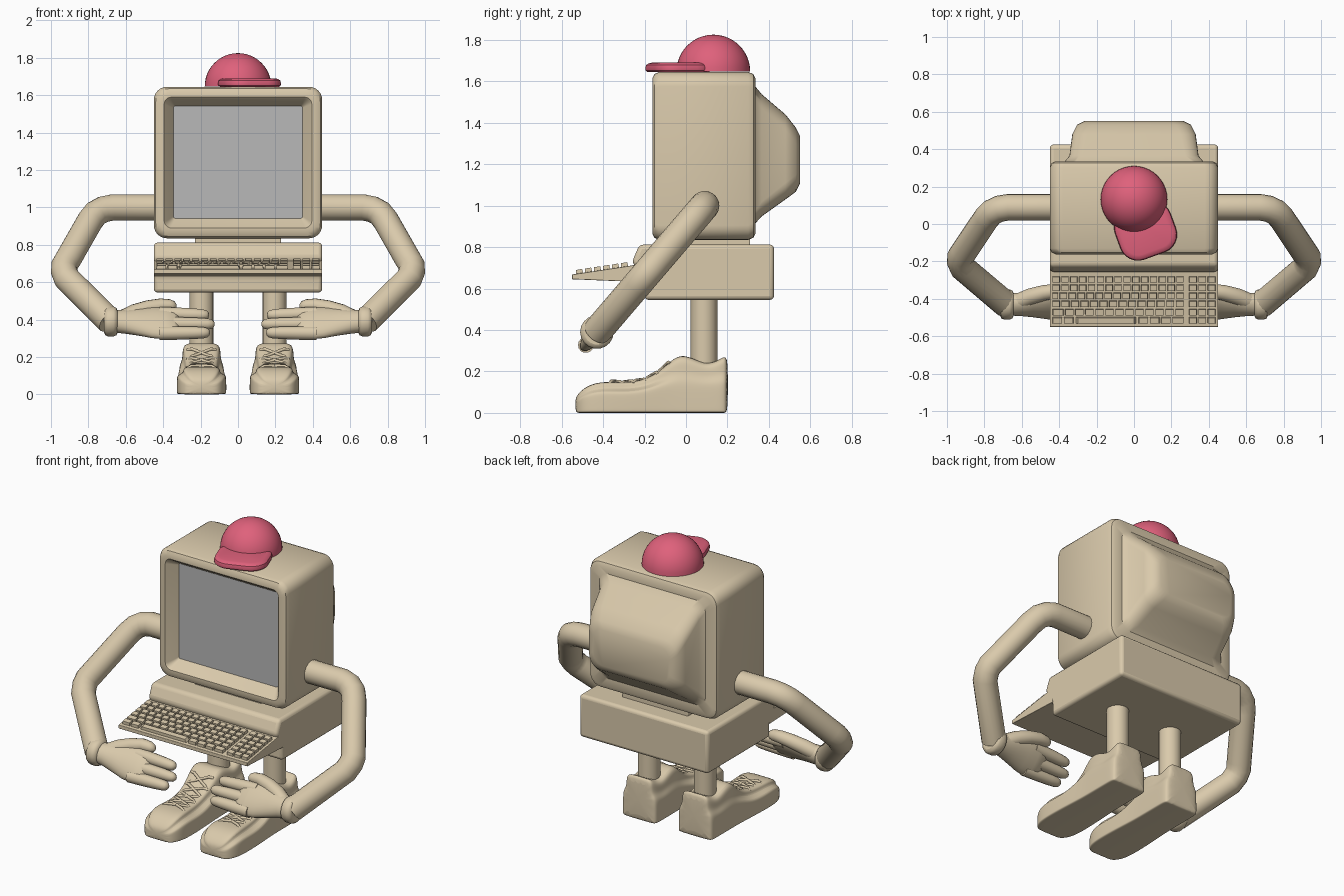
import bpy, bmesh, math
from mathutils import Vector, Matrix

if "Cube" in bpy.data.objects:
    bpy.data.objects.remove(bpy.data.objects["Cube"])


def material(name, rgb):
    m = bpy.data.materials.new(name)
    m.diffuse_color = (*rgb, 1)
    m.use_nodes = True
    m.node_tree.nodes["Principled BSDF"].inputs["Base Color"].default_value = m.diffuse_color
    return m


BEIGE = material("beige plastic", (0.70, 0.59, 0.41))
GREY = material("grey glass", (0.48, 0.48, 0.48))
PINK = material("pink cloth", (0.74, 0.12, 0.20))


def finish(name, bm, mat, angle=35, bevel=0, subsurf=0):
    bmesh.ops.recalc_face_normals(bm, faces=bm.faces)
    me = bpy.data.meshes.new(name)
    bm.to_mesh(me)
    bm.free()
    ob = bpy.data.objects.new(name, me)
    bpy.context.collection.objects.link(ob)
    me.materials.append(mat)
    if bevel:
        b = ob.modifiers.new("bevel", 'BEVEL')
        b.width, b.segments = bevel, 3
    if subsurf:
        s = ob.modifiers.new("subsurf", 'SUBSURF')
        s.levels = s.render_levels = subsurf
    smooth(ob, angle)
    return ob


def smooth(ob, angle):
    bpy.ops.object.select_all(action='DESELECT')
    ob.select_set(True)
    bpy.context.view_layer.objects.active = ob
    bpy.ops.object.shade_smooth_by_angle(angle=math.radians(angle))


def loft(name, rings, mat, **kw):
    """Skin a list of equal-length point rings and cap both ends."""
    bm = bmesh.new()
    vs = [[bm.verts.new(p) for p in r] for r in rings]
    n = len(vs[0])
    bm.faces.new(vs[0])
    for a, b in zip(vs, vs[1:]):
        for i in range(n):
            bm.faces.new((a[i], a[(i + 1) % n], b[(i + 1) % n], b[i]))
    bm.faces.new(vs[-1])
    return finish(name, bm, mat, **kw)


def rrect(hw, hh, r, seg=6):
    """Rounded rectangle outline in 2D."""
    pts = []
    for k, (sx, sy) in enumerate(((1, 1), (-1, 1), (-1, -1), (1, -1))):
        for i in range(seg + 1):
            a = math.pi / 2 * (k + i / seg)
            pts.append((sx * (hw - r) + r * math.cos(a), sy * (hh - r) + r * math.sin(a)))
    return pts


def tube(name, pts, radii, mat=BEIGE, res=5, cyclic=False):
    cu = bpy.data.curves.new(name, 'CURVE')
    cu.dimensions = '3D'
    cu.bevel_depth, cu.bevel_resolution, cu.use_fill_caps = 1, res, True
    sp = cu.splines.new('POLY')
    sp.points.add(len(pts) - 1)
    sp.use_cyclic_u = cyclic
    for q, p, r in zip(sp.points, pts, radii):
        q.co, q.radius = (*p, 1), r
    ob = bpy.data.objects.new(name, cu)
    bpy.context.collection.objects.link(ob)
    bpy.ops.object.select_all(action='DESELECT')
    ob.select_set(True)
    bpy.context.view_layer.objects.active = ob
    bpy.ops.object.convert(target='MESH')
    ob = bpy.context.object
    ob.data.materials.clear()
    ob.data.materials.append(mat)
    smooth(ob, 50)


# Monitor: screen recess, bezel, rounded shell and tube bulge in one loft
profile = [  # y, half width, half height, corner radius, centre z
    (-0.095, .345, .30, .01, 1.242), (-0.15, .385, .34, .03, 1.238),
    (-0.162, .395, .35, .04, 1.24), (-0.162, .42, .375, .06, 1.24),
    (-0.152, .44, .395, .07, 1.24), (-0.13, .45, .405, .07, 1.24),
    (0.30, .45, .405, .07, 1.24), (0.325, .44, .395, .07, 1.24),
    (0.335, .42, .375, .06, 1.24), (0.335, .37, .33, .06, 1.245),
    (0.365, .345, .295, .07, 1.243), (0.48, .33, .205, .08, 1.235),
    (0.53, .305, .155, .08, 1.222), (0.55, .265, .115, .07, 1.222)]
monitor = loft("monitor", [[(x, y, z + cz) for x, z in rrect(hw, hh, r)]
                           for y, hw, hh, r, cz in profile], BEIGE)
monitor.data.materials.append(GREY)
monitor.data.polygons[0].material_index = 1


def extrude_x(name, outline, hw, bevel):
    return loft(name, [[(s * hw, y, z) for y, z in outline] for s in (-1, 1)], BEIGE, bevel=bevel)


# Computer case, neck plate and keyboard wedge
extrude_x("computer_case", [(-.2, .545), (.425, .545), (.425, .812), (-.225, .812),
                            (-.26, .73), (-.2, .63)], .45, .02)
extrude_x("monitor_neck", [(-.1, .80), (.31, .80), (.31, .85), (-.1, .85)], .23, .005)
extrude_x("keyboard_body", [(-.55, .645), (-.19, .63), (-.19, .725), (-.27, .71), (-.55, .668)], .45, .003)

# Keyboard keys: main block and number pad
bm = bmesh.new()
slope = math.atan(.042 / .28)


def key(x0, x1, row):
    y = -.297 - row * .0435
    z = .706 + (y + .27) * math.tan(slope) + .008
    m = Matrix.Translation(((x0 + x1) / 2, y, z)) @ Matrix.Rotation(slope, 4, 'X')
    g = bmesh.ops.create_cube(bm, size=1, matrix=m @ Matrix.Diagonal((x1 - x0 - .007, .036, .03, 1)))
    top = sorted(g['verts'], key=lambda v: v.co.z)[4:]
    mid = m.translation
    for v in top:
        v.co.x = mid.x + (v.co.x - mid.x) * .9
        v.co.y = mid.y + (v.co.y - mid.y) * .85


for row in range(6):
    if row < 5:
        start = -.44 + (0, 0, .02, .03, .05)[row]
        n = (15, 15, 14, 13, 12)[row]
        if row > 1:
            key(-.44, start + .018, row)
            start += .018
        for i in range(n):
            w = (.27 - start) / n
            key(start + i * w, start + (i + 1) * w, row)
    else:
        for a, b in ((-.44, -.38), (-.38, -.32), (-.32, .02), (.02, .08), (.08, .14), (.14, .2), (.2, .27)):
            key(a, b, row)
    for i in range(3):
        key(.29 + i * .05, .34 + i * .05, row)
finish("keyboard_keys", bm, BEIGE, angle=20)

# Cap: half-sphere dome and brim turned slightly to one side
dome = [[(r * math.cos(t * math.pi / 20), .132 + r * math.sin(t * math.pi / 20), z) for t in range(40)]
        for r, z in [(.178 * math.cos(e), 1.647 + .178 * math.sin(e))
                     for e in [k * math.pi / 2 / 12.2 for k in range(13)]]]
loft("cap_dome", dome, PINK)
turn = Matrix.Translation((0, .132, 0)) @ Matrix.Rotation(math.radians(20), 4, 'Z')
brim = [[turn @ Vector((x, y - .18, z)) for x, y in rrect(.158 - i, .142 - i, .10 - i)]
        for z, i in ((1.645, .01), (1.652, .002), (1.664, 0), (1.678, .004), (1.686, .014), (1.69, .03))]
loft("cap_brim", brim, PINK)

# Shoe sections: y, half width, top half width, top height
SHOE = [(-.535, .065, .045, .07), (-.515, .10, .075, .10), (-.47, .125, .095, .135),
        (-.40, .133, .10, .152), (-.30, .132, .09, .145), (-.20, .127, .085, .158),
        (-.12, .122, .09, .205), (-.06, .12, .10, .265), (-.01, .12, .102, .28),
        (.05, .12, .102, .255), (.10, .12, .10, .235), (.15, .12, .098, .25),
        (.185, .118, .092, .275), (.203, .10, .08, .26)]


def shoe_top(y):
    for a, b in zip(SHOE, SHOE[1:]):
        if a[0] <= y <= b[0]:
            return a[3] + (b[3] - a[3]) * (y - a[0]) / (b[0] - a[0])


def shoe_ring(cx, y, w, t, top):
    h = min(.12, top * .6)
    half = [(w * .96, 0), (w, .006), (w, .03), (w, h), (w * .97, h + (top - h) * .25),
            (t, h + (top - h) * .45), (t, top - (top - h) * .2), (t * .85, top), (t * .3, top)]
    return [(cx + x, y, z) for x, z in half] + [(cx - x, y, z) for x, z in reversed(half)]


for s, side in ((-1, "left"), (1, "right")):
    cx = s * .195
    # Leg and shoe
    tube(side + "_leg", [(cx, .087, .2), (cx, .087, .56)], [.065] * 2, res=6)
    loft(side + "_shoe", [shoe_ring(cx, *sec) for sec in SHOE], BEIGE, subsurf=2, angle=50)
    # Crossed laces over the tongue
    for k in range(5):
        y0 = -.37 + k * .058
        for d in (-1, 1):
            pts = [(cx + d * .078 * (1 - t / 3), y0 + t * .0105,
                    shoe_top(y0 + t * .0105) + (.004 if 0 < t < 6 else -.012)) for t in range(7)]
            tube(side + "_lace", pts, [.0085] * 7, res=2)

    # Arm: bent tube lying in one tilted plane
    path = [(.42, 1.0), (.67, 1.0), (.72, .99), (.76, .968), (.79, .93), (.91, .72),
            (.928, .69), (.93, .66), (.915, .62), (.685, .392)]
    tube(side + "_arm", [(s * x, .09 - (1 - z) * .855, z) for x, z in path], [.071] * 10, res=7)

    # Hand: local axes are along the fingers, across the palm, and through it
    def hand(a, u, n=0):
        return Vector((s * (.68 - a), -.43 + .65 * u - .76 * n, .39 + .76 * u + .65 * n))

    tube(side + "_cuff", [hand(a, 0) for a in (-.036, -.03, -.015, .015, .03, .036)],
         [.06, .074, .081, .081, .074, .06], res=7)
    palm = [(.02, 0, .062, .058), (.07, .0, .07, .055), (.14, .0, .088, .05), (.22, -.005, .105, .045),
            (.29, -.01, .108, .042), (.34, -.015, .10, .036), (.365, -.015, .085, .02)]
    loft(side + "_palm", [[hand(a, c + hu * math.cos(t * math.pi / 12), hn * math.sin(t * math.pi / 12))
                           for t in range(24)] for a, c, hu, hn in palm], BEIGE, angle=60)
    for u0, u1, end in ((.055, .045, .525), (-.015, -.018, .555), (-.082, -.078, .53)):
        ts = (0, .35, .7, .87, .95, .99, 1)
        tube(side + "_finger", [hand(.26 + (end - .26) * t, u0 + (u1 - u0) * t) for t in ts],
             [.038, .037, .034, .031, .025, .014, .004])
    tube(side + "_thumb", [hand(*p) for p in ((.06, .02), (.13, .065), (.20, .095), (.27, .113),
                                              (.315, .112), (.335, .108), (.347, .105), (.351, .104))],
         [.045, .045, .042, .038, .034, .027, .015, .004])
